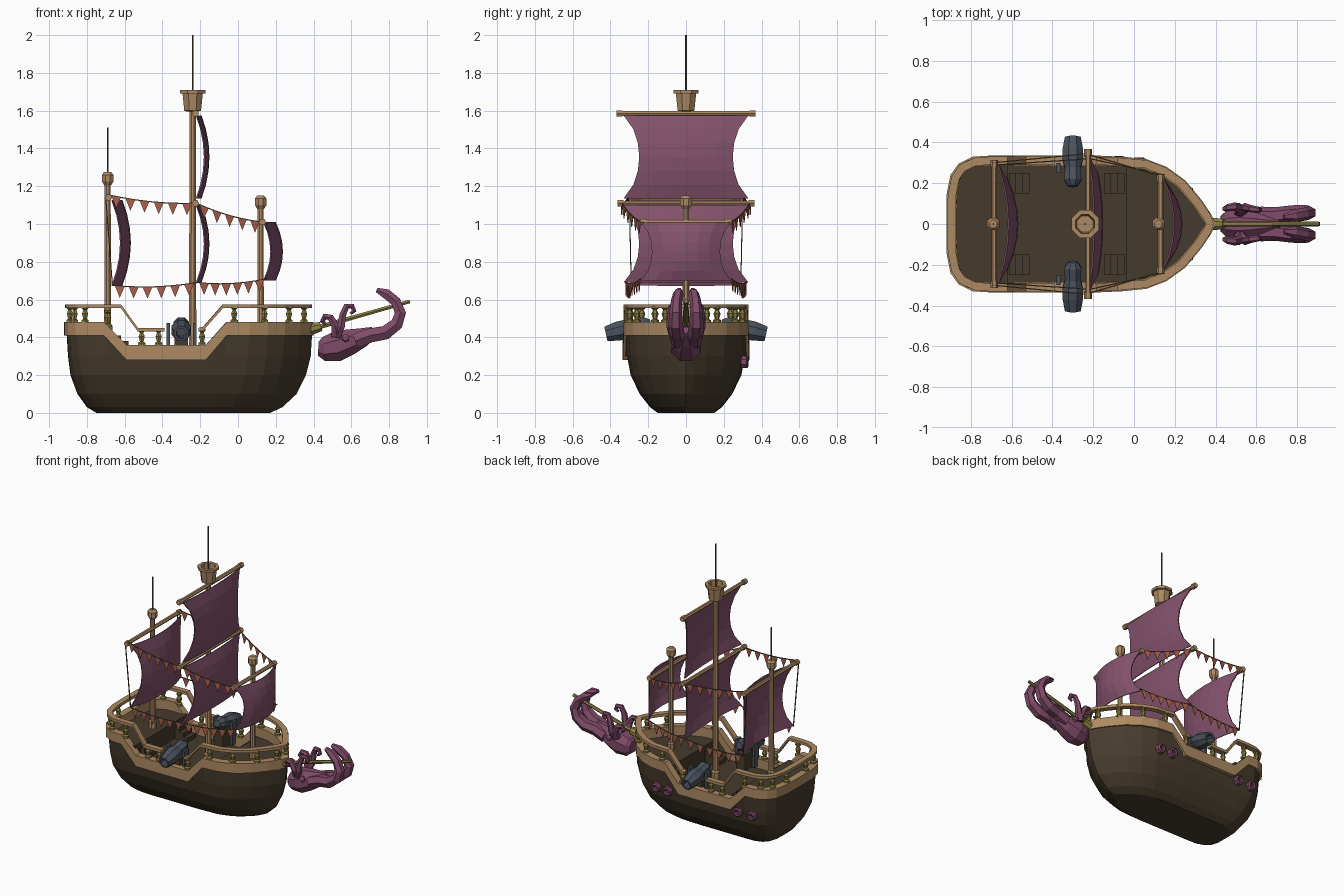
import bpy, bmesh, math
from mathutils import Vector, Matrix

if "Cube" in bpy.data.objects:
    bpy.data.objects.remove(bpy.data.objects["Cube"])

def mat(name, r, g, b):
    m = bpy.data.materials.new(name)
    m.diffuse_color = (r, g, b, 1)
    m.use_nodes = True
    m.node_tree.nodes["Principled BSDF"].inputs["Base Color"].default_value = m.diffuse_color
    return m

HULL = mat("dark_brown_planks", 0.062, 0.044, 0.026)
WOOD = mat("tan_wood", 0.42, 0.255, 0.125)
GOLD = mat("old_gold", 0.27, 0.22, 0.055)
SAIL = mat("purple_sailcloth", 0.23, 0.085, 0.15)
OCTO = mat("octopus_purple", 0.215, 0.07, 0.14)
RED = mat("red_flags", 0.40, 0.11, 0.07)
IRON = mat("grey_iron", 0.07, 0.085, 0.11)
ROPE = mat("brown_rope", 0.12, 0.08, 0.04)

def finish(name, bm, m):
    bmesh.ops.remove_doubles(bm, verts=bm.verts, dist=1e-5)
    bmesh.ops.recalc_face_normals(bm, faces=bm.faces)
    me = bpy.data.meshes.new(name)
    bm.to_mesh(me)
    bm.free()
    me.materials.append(m)
    ob = bpy.data.objects.new(name, me)
    bpy.context.collection.objects.link(ob)
    return ob

def skin(name, rings, m, around=True, along=False, caps=True):
    """Bridge rings of points; optional caps at the ends."""
    bm = bmesh.new()
    vs = [[bm.verts.new(p) for p in r] for r in rings]
    n, k = len(rings[0]), len(rings)
    for i in range(k if along else k - 1):
        for j in range(n if around else n - 1):
            a, b = vs[i], vs[(i + 1) % k]
            bm.faces.new((a[j], a[(j + 1) % n], b[(j + 1) % n], b[j]))
    if caps and not along:
        bm.faces.new(vs[0])
        bm.faces.new(vs[-1])
    return finish(name, bm, m)

def tube(name, pts, radii, m, n=6):
    pts = [Vector(p) for p in pts]
    if not isinstance(radii, (list, tuple)):
        radii = [radii] * len(pts)
    ref = Vector((1, 0, 0)) if abs((pts[1] - pts[0]).normalized().y) > 0.8 else Vector((0, 1, 0))
    rings = []
    for i, p in enumerate(pts):
        t = (pts[min(i + 1, len(pts) - 1)] - pts[max(i - 1, 0)]).normalized()
        u = t.cross(ref).normalized()
        v = t.cross(u)
        rings.append([p + radii[i] * (u * math.cos(a) + v * math.sin(a))
                      for a in (2 * math.pi * (j + .5) / n for j in range(n))])
    return skin(name, rings, m)

def lathe(name, prof, m, loc=(0, 0, 0), n=8, axis=(0, 0, 1)):
    M = Matrix.Translation(loc) @ Vector(axis).to_track_quat('Z', 'Y').to_matrix().to_4x4()
    rings = [[M @ Vector((max(r, .0005) * math.cos(a), max(r, .0005) * math.sin(a), z))
              for a in (2 * math.pi * (j + .5) / n for j in range(n))] for r, z in prof]
    return skin(name, rings, m)

def box(name, c, s, m):
    bm = bmesh.new()
    bmesh.ops.create_cube(bm, size=1, matrix=Matrix.Translation(c) @ Matrix.Diagonal((*s, 1)))
    return finish(name, bm, m)

def interp(table, x):
    if x <= table[0][0]:
        return table[0][1]
    for (a, p), (b, q) in zip(table, table[1:]):
        if x <= b:
            return p + (q - p) * (x - a) / (b - a)
    return table[-1][1]

# ---- plan outline and sheer line with the waist dip
HALF = [(-.92, 0), (-.918, .15), (-.90, .24), (-.86, .295), (-.79, .33), (-.71, .335), (-.59, .335),
        (-.38, .335), (-.17, .335), (-.06, .33), (.06, .318), (.16, .28), (.25, .215), (.33, .12),
        (.38, .045), (.40, 0)]
LOOP = HALF + [(x, -y) for x, y in HALF[-2:0:-1]]
top_z = lambda x: interp([(-.71, .48), (-.59, .36), (-.17, .36), (-.06, .48)], x)
low_z = lambda x: interp([(-.69, .41), (-.59, .28), (-.17, .28), (-.06, .41)], x)

def ribbon(name, path, closed, out, inn, lo, hi, m):
    """Rectangular band along a plan path with height given by functions of x."""
    k, rings = len(path), []
    for i, (x, y) in enumerate(path):
        p = Vector((x, y))
        a = Vector(path[(i - 1) % k] if closed else path[max(i - 1, 0)])
        b = Vector(path[(i + 1) % k] if closed else path[min(i + 1, k - 1)])
        t = (b - a).normalized()
        nrm = Vector((-t.y, t.x))
        o, q = p + nrm * out, p - nrm * inn
        rings.append([(o.x, o.y, lo(x)), (o.x, o.y, hi(x)), (q.x, q.y, hi(x)), (q.x, q.y, lo(x))])
    return skin(name, rings, m, along=closed)

# ---- hull
rings = []
for z, x0, x1, hw in [(0, -.75, .17, .15), (.03, -.80, .235, .19), (.10, -.85, .31, .245),
                      (.2, -.887, .36, .293), (.3, -.90, .385, .312), (.43, -.908, .393, .322)]:
    rings.append([(x0 + (x + .92) / 1.32 * (x1 - x0), y * hw / .335, min(z, low_z(x) + .02))
                  for x, y in LOOP])
bm_hull = skin("hull", rings, HULL, caps=False)
skin("hull_bottom", [rings[0], [(x * .99, y * .99, .001) for x, y, z in rings[0]]], HULL)
ribbon("hull_trim", LOOP, True, 0, .05, low_z, top_z, WOOD)

# ---- decks and stairs
def deck(name, xa, xb, z):
    pts = [(-.26 + (x + .26) * .95, y * .9) for x, y in HALF]
    side = [(xa, interp(pts, xa))] + [p for p in pts if xa < p[0] < xb] + [(xb, interp(pts, xb))]
    loop = side + [(x, -y) for x, y in side[::-1]]
    skin(name, [[(x, y, h) for x, y in loop] for h in (.25, z)], HULL)
deck("main_deck", -.75, .1, .29)
deck("aft_deck", -.885, -.62, .41)
deck("fore_deck", -.04, .36, .41)
for s in (1, -1):
    for i in range(3):
        h = .03 * (i + 1)
        box("fore_stair", (-.13 + .033 * i, s * .2, .29 + h / 2), (.034, .1, h), HULL)
        box("aft_stair", (-.53 - .033 * i, s * .2, .29 + h / 2), (.034, .1, h), HULL)

# ---- railings and balusters
def side_path(xs, bow):
    pts = [(x, interp(HALF, x) - .025) for x in xs]
    if bow:
        pts += [(.06, .293), (.15, .257), (.235, .197), (.31, .105), (.355, .04), (.373, 0)]
    else:
        pts += [(-.71, .31), (-.78, .305), (-.843, .275), (-.876, .225), (-.893, .14), (-.895, 0)]
    full = pts + [(x, -y) for x, y in pts[-2::-1]]
    return full if bow else full[::-1]
rail = lambda x: interp([(-.62, .575), (-.53, .45), (-.19, .45), (-.08, .575)], x)
ribbon("aft_rail", side_path([-.39, -.53, -.62], False), False, .02, .02, lambda x: rail(x) - .02, rail, WOOD)
ribbon("fore_rail", side_path([-.21, -.185, -.08], True), False, .02, .02, lambda x: rail(x) - .02, rail, WOOD)
spots = [(x, s * (interp(HALF, x) - .027)) for s in (1, -1) for x in
         (-.81, -.69, -.51, -.42, -.19, -.02, .14, .27)]
spots += [(x, s * y) for s in (1, -1) for x, y in ((-.89, .11), (-.865, .235), (.35, .05))]
for x, y in spots:
    lathe("baluster", [(.022, 0), (.022, .016), (.011, .022), (.019, .05), (.01, .07), (.02, .078), (.02, .09)],
          GOLD, (x, y, top_z(x) - .005), 6)

# ---- masts, crow's nest, knobs and poles
def knob(name, x, z):
    lathe(name, [(.02, 0), (.033, .02), (.033, .055), (.02, .07)], WOOD, (x, 0, z))
lathe("main_mast", [(.03, .29), (.03, .34), (.021, .35), (.018, 1.62)], WOOD, (-.24, 0, 0))
lathe("fore_mast", [(.026, .41), (.026, .45), (.018, .46), (.017, 1.09)], WOOD, (.12, 0, 0))
lathe("mizzen_mast", [(.028, .41), (.028, .46), (.02, .47), (.017, 1.22)], WOOD, (-.69, 0, 0))
lathe("crows_nest", [(.03, 1.595), (.048, 1.60), (.058, 1.69), (.073, 1.692), (.073, 1.71),
                     (.05, 1.71), (.042, 1.64), (0, 1.64)], WOOD, (-.24, 0, 0))
knob("fore_knob", .12, 1.08)
knob("mizzen_knob", -.69, 1.205)
tube("main_pole", [(-.24, 0, 1.6), (-.24, 0, 2.0)], .005, ROPE)
tube("mizzen_pole", [(-.69, 0, 1.25), (-.69, 0, 1.51)], .005, ROPE)

# ---- yards and sails
def yard(name, x, z, h):
    tube(name, [(x, -h, z), (x, h, z)], .014, WOOD)
    for s in (1, -1):
        tube(name + "_end", [(x, s * (h - .025), z), (x, s * (h + .008), z)], .019, WOOD)

def sail(name, x, z0, z1, hw, depth, belly):
    n, rings = 6, []
    for i in range(n + 1):
        v = 2 * i / n - 1
        w = hw * (1 - .25 * (1 - v * v) ** .8)
        rings.append([(x + depth * (1 - u * u) + belly * (1 - v * v), u * w, z0 + (z1 - z0) * i / n)
                      for u in (2 * j / n - 1 for j in range(n + 1))])
    ob = skin(name, rings, SAIL, around=False, caps=False)
    mod = ob.modifiers.new("thickness", 'SOLIDIFY')
    mod.thickness = .008

yard("main_top_yard", -.225, 1.585, .36)
yard("main_mid_yard", -.225, 1.11, .355)
yard("fore_yard", .13, 1.01, .235)
yard("mizzen_yard", -.685, 1.14, .305)
sail("main_top_sail", -.215, 1.135, 1.575, .33, .022, .042)
sail("main_low_sail", -.215, .69, 1.10, .33, .022, .042)
sail("fore_sail", .14, .70, 1.01, .24, .06, .038)
sail("mizzen_sail", -.67, .675, 1.125, .29, .05, .045)

# ---- bunting with hanging flags
def bunting(a, b, count):
    a, b = Vector(a), Vector(b)
    line = lambda t: a.lerp(b, t) - Vector((0, 0, .015 * 4 * t * (1 - t)))
    tube("bunting_rope", [line(i / 6) for i in range(7)], .004, ROPE, 4)
    for i in range(count):
        t, d = (i + .6) / (count + .2), .026 / (b - a).length
        p, q, tip = line(t - d), line(t + d), line(t) - Vector((0, 0, .062))
        off = Vector((0, .002, 0))
        skin("flag", [[p - off, q - off, tip - off], [p + off, q + off, tip + off]], RED)
for s in (1, -1):
    bunting((-.69, s * .30, 1.155), (-.225, s * .345, 1.11), 6)
    bunting((-.22, s * .34, 1.11), (.13, s * .235, 1.01), 5)
    bunting((-.67, s * .29, .675), (-.215, s * .32, .69), 6)
    bunting((-.215, s * .32, .69), (.15, s * .24, .71), 6)
    tube("sail_rope", [(-.70, s * .30, 1.14), (-.665, s * .29, .675)], .004, ROPE, 4)

# ---- cannons on their mounts
for s in (1, -1):
    lathe("cannon", [(0, -.01), (.025, -.01), (.045, .02), (.042, .08), (.048, .1), (.055, .13), (.055, .17),
                     (.042, .235), (.028, .235), (.026, .18), (0, .18)], IRON,
          (-.30, s * .195, .47), 8, (0, s * .975, -.22))
    box("cannon_mount", (-.30, s * .25, .345), (.07, .09, .12), HULL)
    for x in (-.37, -.23):
        box("cannon_post", (x, s * .275, .39), (.018, .05, .17), IRON)

# ---- sucker rings on the port side
for x, z, y in ((.024, .27, .306), (-.073, .27, .312), (-.64, .27, .312), (-.75, .27, .31)):
    lathe("sucker_ring", [(.016, -.015), (.016, .014), (.024, .02), (.034, .014), (.036, -.015)], OCTO,
          (x, y, z), 8, (0, 1, -.05))

# ---- bowsprit
tube("bowsprit", [(.36, 0, .435), (.91, 0, .59)], [.014, .011], GOLD)
tube("bowsprit_socket", [(.375, 0, .44), (.44, 0, .458)], [.034, .027], GOLD, 8)

# ---- octopus clinging to the bowsprit
tube("octopus_head", [(.425, 0, .34), (.455, 0, .338), (.52, 0, .35), (.59, 0, .375), (.66, 0, .40), (.72, 0, .43)],
     [.04, .07, .085, .075, .055, .03], OCTO, 8)
for s in (1, -1):
    def arm(name, pts, radii):
        tube(name, [(x, s * y, z) for x, y, z in pts], radii, OCTO)
    arm("long_tentacle", [(.62, .04, .38), (.70, .04, .41), (.78, .05, .425), (.84, .055, .47), (.86, .055, .53),
                          (.835, .05, .59), (.785, .04, .63), (.735, .035, .65)],
        [.045, .043, .042, .038, .034, .03, .03, .014])
    arm("mid_curl", [(.52, .06, .41), (.545, .08, .46), (.555, .08, .52), (.575, .075, .565), (.605, .07, .565),
                     (.615, .07, .54), (.595, .07, .525)], [.03, .024, .02, .018, .016, .014, .008])
    arm("back_curl", [(.52, .06, .41), (.515, .08, .46), (.49, .085, .505), (.46, .08, .51), (.447, .075, .485),
                      (.465, .075, .465)], [.03, .024, .02, .018, .015, .008])
    lathe("octopus_eye", [(.022, 0), (.02, .015), (0, .022)], OCTO, (.57, s * .065, .395), 6, (0, s, .3))
